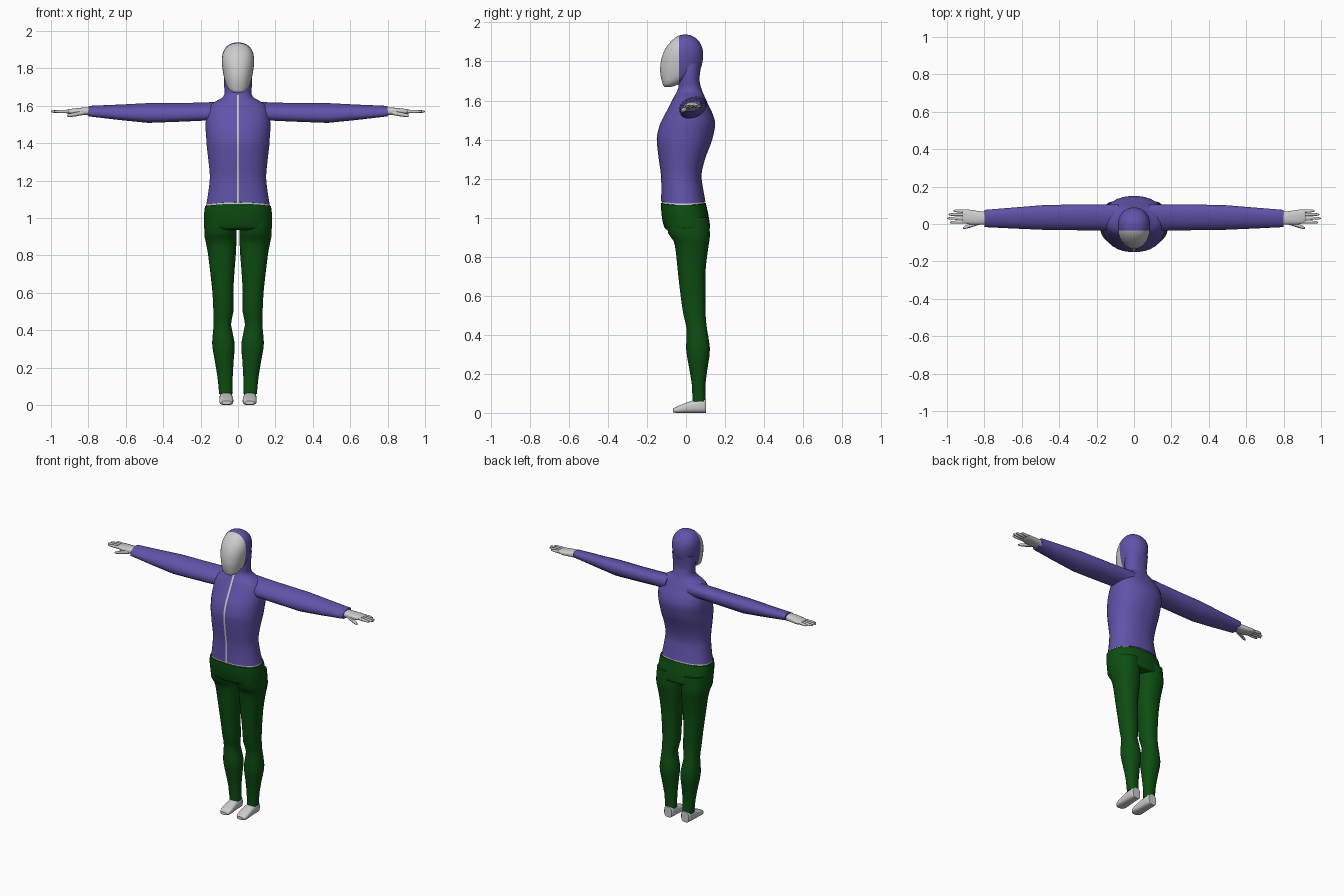
import bpy, bmesh, math
from mathutils import Vector

if "Cube" in bpy.data.objects:
    bpy.data.objects.remove(bpy.data.objects["Cube"])


def material(name, rgb):
    m = bpy.data.materials.new(name)
    m.diffuse_color = (*rgb, 1)
    m.use_nodes = True
    m.node_tree.nodes["Principled BSDF"].inputs["Base Color"].default_value = m.diffuse_color
    return m


GREY = material("light grey", (0.6, 0.6, 0.6))
PURPLE = material("purple", (0.12, 0.085, 0.40))
GREEN = material("dark green", (0.004, 0.075, 0.006))


def smooth_rings(rings, steps):
    """Catmull-Rom interpolation between key rings."""
    if steps < 2:
        return rings
    out = []
    for i in range(len(rings) - 1):
        p0, p1 = rings[max(i - 1, 0)], rings[i]
        p2, p3 = rings[i + 1], rings[min(i + 2, len(rings) - 1)]
        for s in range(steps):
            t = s / steps
            out.append([0.5 * (2 * b + (c - a) * t + (2 * a - 5 * b + 4 * c - d) * t * t
                               + (3 * b - a - 3 * c + d) * t ** 3)
                        for a, b, c, d in zip(p0, p1, p2, p3)])
    return out + [rings[-1]]


def loft(name, rings, mats, axis="z", sides=32, power=2.2, steps=3, shear=0.0,
         mirror=False, edit=None):
    """Skin superellipse rings (position, a_min, a_max, b_min, b_max) along an axis."""
    bm = bmesh.new()
    loops = []
    for t, a0, a1, b0, b1 in smooth_rings(rings, steps):
        loop = []
        for k in range(sides):
            ang = 2 * math.pi * (k + 0.5) / sides
            c, s = math.cos(ang), math.sin(ang)
            u = math.copysign(abs(c) ** (2 / power), c)
            v = math.copysign(abs(s) ** (2 / power), s)
            a = (a0 + a1) / 2 + u * (a1 - a0) / 2
            b = (b0 + b1) / 2 + v * (b1 - b0) / 2 + shear * u * (a1 - a0) / 2
            co = {"z": (a, b, t), "x": (t, a, b), "y": (a, t, b)}[axis]
            loop.append(bm.verts.new(co))
        loops.append(loop)
    for l0, l1 in zip(loops, loops[1:]):
        for k in range(sides):
            j = (k + 1) % sides
            bm.faces.new((l0[k], l0[j], l1[j], l1[k]))
    bm.faces.new(loops[0])
    bm.faces.new(loops[-1])
    bmesh.ops.recalc_face_normals(bm, faces=bm.faces)
    if edit:
        edit(bm)
    me = bpy.data.meshes.new(name)
    bm.to_mesh(me)
    bm.free()
    ob = bpy.data.objects.new(name, me)
    bpy.context.collection.objects.link(ob)
    for m in mats:
        me.materials.append(m)
    if mirror:
        ob.modifiers.new("mirror", "MIRROR").use_mirror_merge = False
    bpy.ops.object.select_all(action="DESELECT")
    bpy.context.view_layer.objects.active = ob
    ob.select_set(True)
    bpy.ops.object.shade_smooth_by_angle(angle=math.radians(40))
    return ob


def cut(bm, co, no):
    bmesh.ops.bisect_plane(bm, geom=bm.verts[:] + bm.edges[:] + bm.faces[:],
                           plane_co=Vector(co), plane_no=Vector(no))


def dip_waist(bm):
    # the waistline sits slightly lower at the sides
    for v in bm.verts:
        fade = max(0, 1 - abs(v.co.z - 1.08) / 0.1)
        v.co.z -= 0.012 * fade * min(1, (v.co.x / 0.17) ** 2)


def zip_strip(bm):
    dip_waist(bm)
    for x in (-0.006, 0.006):
        cut(bm, (x, 0, 0), (1, 0, 0))
    for f in bm.faces:
        c = f.calc_center_median()
        if abs(c.x) < 0.006 and c.y < 0 and c.z < 1.66:
            f.material_index = 1


def hood_split(bm):
    cut(bm, (0, -0.036, 0), (0, 1, 0))
    for f in bm.faces:
        if f.calc_center_median().y > -0.036:
            f.material_index = 1


def sym(rows):
    """(z, half width, y_min, y_max) to a ring centred on x = 0."""
    return [(z, -r, r, y0, y1) for z, r, y0, y1 in rows]


# Jacket body with shoulders and neck
loft("jacket", sym([
    (1.084, .170, -.128, .100), (1.15, .158, -.127, .088), (1.22, .151, -.129, .080),
    (1.30, .158, -.140, .098), (1.376, .167, -.149, .127), (1.42, .170, -.149, .140),
    (1.48, .174, -.133, .150), (1.53, .172, -.108, .138), (1.565, .166, -.090, .121),
    (1.60, .150, -.072, .105), (1.622, .122, -.060, .095), (1.642, .086, -.049, .086),
    (1.665, .072, -.040, .078), (1.70, .074, -.037, .070), (1.74, .076, -.034, .072),
    (1.79, .076, -.030, .080)]), [PURPLE, GREY], edit=zip_strip)

# Head: grey face, purple hood behind
loft("head_and_hood", sym([
    (1.670, .020, -.108, -.075), (1.676, .036, -.116, -.055), (1.693, .053, -.122, -.020),
    (1.725, .068, -.130, .045), (1.765, .078, -.133, .076), (1.82, .086, -.125, .088),
    (1.865, .085, -.106, .085), (1.90, .073, -.080, .069), (1.922, .054, -.055, .047),
    (1.934, .030, -.032, .023), (1.938, .006, -.008, .002)]),
    [GREY, PURPLE], edit=hood_split)

# Bare waist showing between jacket and trousers
loft("waist", sym([(1.03, .170, -.120, .100), (1.075, .172, -.124, .097),
                   (1.12, .155, -.118, .083)]), [GREY], edit=dip_waist)

# Trousers: hip block and two legs
loft("trouser_hips", sym([(1.076, .177, -.129, .102), (1.03, .182, -.127, .112),
                          (.98, .183, -.120, .121), (.945, .182, -.108, .123),
                          (.935, .165, -.085, .112)]), [GREEN], power=2.4, edit=dip_waist)
loft("trouser_leg", [
    (1.0, .004, .178, -.105, .118), (.92, .007, .181, -.092, .123),
    (.88, .008, .175, -.064, .120), (.82, .010, .163, -.052, .111),
    (.72, .018, .150, -.042, .100), (.60, .025, .137, -.028, .100),
    (.50, .024, .132, -.013, .101), (.43, .037, .130, .003, .108),
    (.33, .017, .139, .000, .123), (.25, .022, .127, .012, .114),
    (.15, .028, .110, .029, .100), (.058, .030, .101, .033, .100)],
    [GREEN], sides=24, power=2.3, steps=2, mirror=True)

# Feet
loft("foot", [(.102, .036, .092, .0, .07), (.09, .030, .098, .0, .072),
              (.035, .029, .099, .0, .064), (-.02, .025, .100, .0, .044),
              (-.05, .028, .097, .0, .031), (-.066, .038, .086, .003, .022)],
     [GREY], axis="y", sides=20, power=3, steps=2, mirror=True)

# Sleeves
loft("sleeve", [(.08, -.038, .106, 1.515, 1.622), (.17, -.036, .106, 1.523, 1.615),
                (.32, -.034, .105, 1.516, 1.612), (.48, -.032, .102, 1.51, 1.612),
                (.64, -.025, .089, 1.526, 1.604), (.80, -.017, .076, 1.545, 1.597)],
     [PURPLE], axis="x", sides=20, steps=1, shear=.2, mirror=True)

# Hands: palm, four fingers and thumb
loft("palm", [(.78, -.004, .066, 1.548, 1.592), (.82, -.004, .068, 1.549, 1.591),
              (.87, -.004, .076, 1.550, 1.586), (.91, .004, .079, 1.557, 1.581),
              (.918, .008, .076, 1.561, 1.577)],
     [GREY], axis="x", sides=16, power=2.5, steps=2, mirror=True)


def digit(name, x0, x1, y0, y1, z0, z1, r):
    rings = []
    for t, s in ((0, 1), (.5, 1), (.85, .8), (1, .35)):
        y, z = y0 + (y1 - y0) * t, z0 + (z1 - z0) * t
        rings.append((x0 + (x1 - x0) * t, y - r * s, y + r * s, z - r * s, z + r * s))
    loft(name, rings, [GREY], axis="x", sides=10, steps=1, mirror=True)


for label, tip, y0, y1 in (("index", .985, .013, .008), ("middle", 1.0, .032, .030),
                           ("ring", .993, .050, .051), ("little", .965, .067, .071)):
    digit(label + "_finger", .90, tip, y0, y1, 1.569, 1.569, .0088)
digit("thumb", .825, .915, .008, -.022, 1.562, 1.546, .0115)
